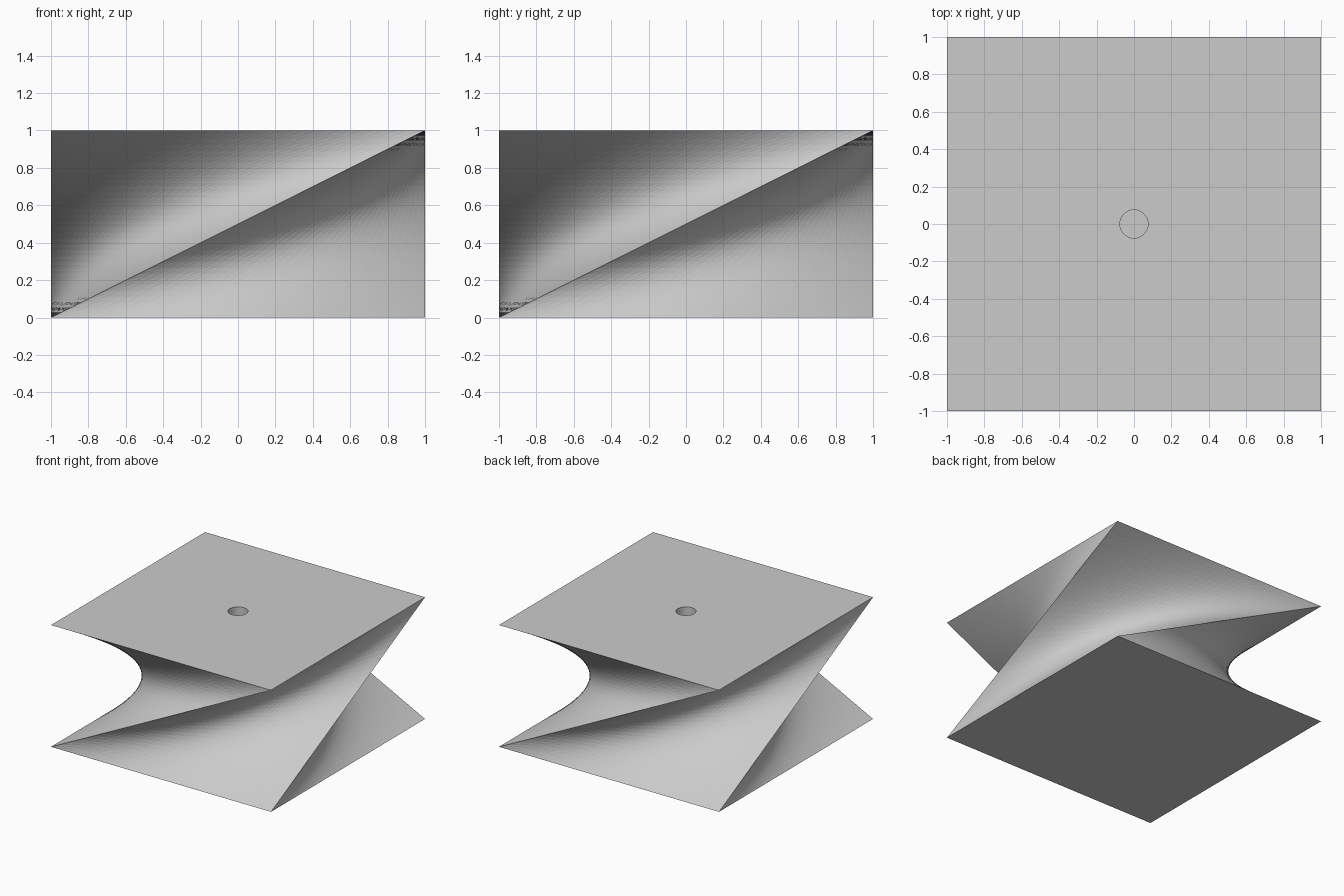
import bpy, bmesh, math
from mathutils import Vector

if "Cube" in bpy.data.objects:
    bpy.data.objects.remove(bpy.data.objects["Cube"])

N = 32               # divisions of each twisted side
HOLE_R, HOLE_DEPTH, HOLE_SIDES = 0.075, 0.5, 32
BOTTOM = [Vector(c) for c in ((-1, -1, 0), (1, -1, 0), (1, 1, 0), (-1, 1, 0))]
TOP = [BOTTOM[(i + 1) % 4] + Vector((0, 0, 1)) for i in range(4)]   # quarter turn

bm = bmesh.new()

# Twisted sides: straight corner edges joined by ruled square sections
rings = []
for j in range(N + 1):
    corners = [b.lerp(t, j / N) for b, t in zip(BOTTOM, TOP)]
    rings.append([bm.verts.new(corners[k].lerp(corners[(k + 1) % 4], i / N))
                  for k in range(4) for i in range(N)])


def bridge(low, high):
    n = len(low)
    for i in range(n):
        a, b, c, d = low[i], low[(i + 1) % n], high[(i + 1) % n], high[i]
        bm.faces.new((a, b, c))
        bm.faces.new((a, c, d))


for low, high in zip(rings, rings[1:]):
    bridge(low, high)

# Flat base
bm.faces.new(rings[0][::-1])


# Blind round hole in the middle of the top
def circle(z):
    step = math.tau / HOLE_SIDES
    return [bm.verts.new((HOLE_R * math.cos(i * step), HOLE_R * math.sin(i * step), z))
            for i in range(HOLE_SIDES)]


rim, floor = circle(1), circle(1 - HOLE_DEPTH)
bridge(rim, floor)
bm.faces.new(floor)

# Flat top around the hole
top_edges = [e for e in bm.edges if e.is_boundary]
bmesh.ops.triangle_fill(bm, edges=top_edges, use_beauty=True, normal=(0, 0, 1))
bmesh.ops.recalc_face_normals(bm, faces=bm.faces)

mesh = bpy.data.meshes.new("twisted_block")
bm.to_mesh(mesh)
bm.free()

grey = bpy.data.materials.new("plain grey")
grey.diffuse_color = (0.6, 0.6, 0.6, 1)
grey.use_nodes = True
grey.node_tree.nodes["Principled BSDF"].inputs["Base Color"].default_value = grey.diffuse_color
mesh.materials.append(grey)
bpy.context.collection.objects.link(bpy.data.objects.new("twisted_block", mesh))
